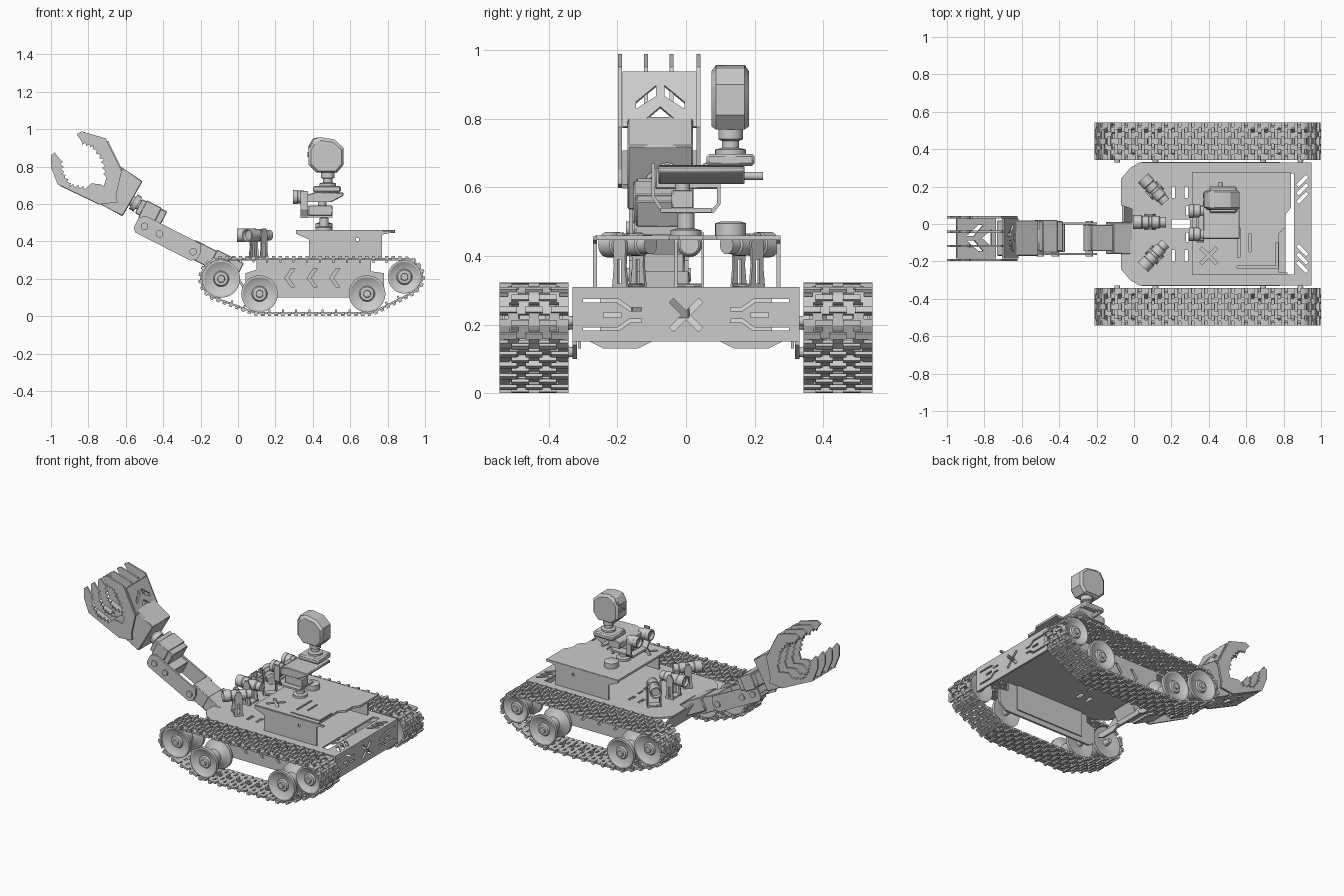
import bpy, bmesh
from math import pi, cos, sin, radians
from mathutils import Matrix, Vector, geometry

if "Cube" in bpy.data.objects:
    bpy.data.objects.remove(bpy.data.objects["Cube"])

XY = Matrix.Identity(4)
XZ = Matrix.Rotation(pi / 2, 4, 'X')                                   # profile seen from the front
YZ = Matrix(((0, 0, 1, 0), (1, 0, 0, 0), (0, 1, 0, 0), (0, 0, 0, 1)))  # profile seen from the right
T = lambda x, y, z: Matrix.Translation((x, y, z))


def finish(name, bm, mirror=False, bevel=0):
    bmesh.ops.remove_doubles(bm, verts=bm.verts, dist=1e-5)
    bmesh.ops.recalc_face_normals(bm, faces=bm.faces)
    me = bpy.data.meshes.new(name)
    bm.to_mesh(me)
    bm.free()
    me.shade_smooth()
    me.set_sharp_from_angle(angle=radians(30))
    ob = bpy.data.objects.new(name, me)
    bpy.context.collection.objects.link(ob)
    if bevel:
        b = ob.modifiers.new("bevel", 'BEVEL')
        b.width, b.segments = bevel, 1
    if mirror:
        ob.modifiers.new("mirror", 'MIRROR').use_axis = (False, True, False)


def add_box(bm, c, s, M=XY):
    bmesh.ops.create_cube(bm, size=1, matrix=M @ T(*c) @ Matrix.Diagonal((*s, 1)))


def box(name, c, s, R=XY, mirror=False, bevel=0.004):
    bm = bmesh.new()
    add_box(bm, (0, 0, 0), s, T(*c) @ R)
    finish(name, bm, mirror, bevel)


def plate(name, loops, t, M, mirror=False, bevel=0):
    """Flat sheet of thickness t; first loop is the outline, the others are holes."""
    cu = bpy.data.curves.new(name, 'CURVE')
    cu.dimensions, cu.fill_mode, cu.extrude = '2D', 'BOTH', t / 2
    for lp in loops:
        sp = cu.splines.new('POLY')
        sp.points.add(len(lp) - 1)
        for p, q in zip(sp.points, lp):
            p.co = (q[0], q[1], 0, 1)
        sp.use_cyclic_u = True
    ob = bpy.data.objects.new(name, cu)
    bpy.context.collection.objects.link(ob)
    me = bpy.data.meshes.new_from_object(ob.evaluated_get(bpy.context.evaluated_depsgraph_get()))
    bm = bmesh.new()
    bm.from_mesh(me)
    bmesh.ops.transform(bm, matrix=M, verts=bm.verts)
    bpy.data.objects.remove(ob)
    bpy.data.curves.remove(cu)
    bpy.data.meshes.remove(me)
    finish(name, bm, mirror, bevel)


def lathe(name, prof, origin, axis, seg=28, mirror=False):
    """Revolve (radius, distance) points about an axis."""
    M = T(*origin) @ Vector(axis).to_track_quat('Z', 'Y').to_matrix().to_4x4()
    bm = bmesh.new()
    rings = [[bm.verts.new(M @ Vector((r * cos(2 * pi * i / seg), r * sin(2 * pi * i / seg), h)))
              for i in range(seg)] for r, h in prof]
    for a, b in zip(rings, rings[1:]):
        for i in range(seg):
            j = (i + 1) % seg
            bm.faces.new((a[i], a[j], b[j], b[i]))
    finish(name, bm, mirror)


def rod(name, a, b, r, seg=20):
    d = Vector(b) - Vector(a)
    lathe(name, [(0, 0), (r, 0), (r, d.length), (0, d.length)], a, d, seg)


def rect(x0, y0, x1, y1):
    return [(x0, y0), (x1, y0), (x1, y1), (x0, y1)]


def slot(x, y, l, w, deg=0):
    c, s = cos(radians(deg)), sin(radians(deg))
    return [(x + u * c - v * s, y + u * s + v * c) for u, v in rect(-l / 2, -w / 2, l / 2, w / 2)]


def cross(x, y, l, w):
    """Outline of an X-shaped cut-out."""
    h, pts = w / 2, []
    for k in range(4):
        for u, v in ((l / 2, -h), (l / 2, h), (h, h)):
            a = radians(45 + 90 * k)
            pts.append((x + u * cos(a) - v * sin(a), y + u * sin(a) + v * cos(a)))
    return pts


# crawler tracks: hull around the wheels, evenly divided into links
WHEELS = [(-.09, .2, .107), (.115, .12, .104), (.69, .12, .104), (.89, .21, .095)]
cloud = [Vector((x + r * cos(a * pi / 32), z + r * sin(a * pi / 32))) for x, z, r in WHEELS for a in range(64)]
loop = [cloud[i] for i in geometry.convex_hull_2d(cloud)]
if sum(a.cross(b) for a, b in zip(loop, loop[1:] + loop[:1])) < 0:
    loop.reverse()
edges = list(zip(loop, loop[1:] + loop[:1]))
total = sum((b - a).length for a, b in edges)
N = 74
pitch = total / N


def along(s):
    s %= total
    for a, b in edges:
        l = (b - a).length
        if s <= l:
            return a + (b - a) * (s / l)
        s -= l
    return loop[0]


bm = bmesh.new()
for k in range(N):
    p, q = along(k * pitch), along((k + 1) * pitch)
    t = (q - p).normalized()
    c = (p + q) / 2
    M = Matrix(((t.x, 0, t.y, c.x), (0, 1, 0, .443), (t.y, 0, -t.x, c.y), (0, 0, 0, 1)))
    add_box(bm, (0, 0, 0), (pitch * .64, .2, .012), M)
    for y in ((-.086, -.03, .03, .086) if k % 2 else (-.06, 0, .06)):
        add_box(bm, (pitch / 2, y, 0), (pitch * .6, .03, .01), M)
    for y in ((-.075, 0, .075) if k % 2 else (-.04, .04)):
        add_box(bm, (0, y, .01), (pitch * .5, .05, .012), M)
    if k % 2:
        add_box(bm, (0, 0, -.012), (pitch * .3, .03, .016), M)
finish("crawler_track", bm, mirror=True)

# double road wheels: two dished discs on a hub
for x, z, r in WHEELS:
    R = r - .006
    prof = [(0, .535), (.018, .535), (.02, .525), (.036, .523), (.042, .512), (.7 * R, .518), (.9 * R, .53), (R, .53),
            (R, .508), (.8 * R, .5), (.045, .485), (.045, .41), (.8 * R, .385), (R, .378), (R, .358), (.9 * R, .358),
            (.04, .37), (.02, .372), (.014, .33), (0, .33)]
    lathe("road_wheel", prof, (x, 0, z), (0, 1, 0), 36, mirror=True)

# hull, open underneath: deck, side walls, front and rear panels
half = [(.95, .33), (.03, .33), (-.02, .3), (-.07, .24), (-.07, .1), (-.01, .08)]
deck = half + [(x, -y) for x, y in reversed(half)]
cuts = [rect(.81, -.27, .855, .27), slot(.25, 0, .1, .05)]
for s in (1, -1):
    cuts += [slot(.9, s * (.14 + .045 * i), .075, .018, s * 45) for i in range(3)]
    cuts += [slot(.21, s * .17, .02, .06), slot(.28, s * .17, .02, .06), slot(.285, s * .07, .012, .05)]
plate("deck", [deck] + cuts, .012, T(0, 0, .303))
side = [(.04, .13), (.08, .1), (.73, .1), (.78, .14), (.78, .23), (.71, .24), (.71, .3), (.1, .3), (.1, .25), (.04, .23)]
chev = [[(x, .205), (x + .035, .255), (x + .055, .255), (x + .02, .205), (x + .055, .155), (x + .035, .155)]
        for x in (.25, .37, .49)]
plate("side_wall", [side] + chev, .014, T(0, .324, 0) @ XZ, mirror=True)
plate("side_wall_liner", [rect(.15, .13, .65, .3)], .008, T(0, .31, 0) @ XZ, mirror=True)
rear = [cross(0, .228, .12, .018)]
for s in (1, -1):
    rear.append(slot(s * .215, .228, .05, .014))
    for v in (1, -1):
        rear.append([(s * y, .228 + v * z) for y, z in
                     ((.13, .012), (.165, .012), (.2, .036), (.3, .036), (.3, .046), (.196, .046), (.162, .022), (.13, .022))])
plate("rear_panel", [rect(-.33, .15, .33, .305)] + rear, .014, T(.943, 0, 0) @ YZ)
plate("front_panel", [[(-.065, .3), (-.05, .3), (.04, .15), (.025, .15)]], .5, XZ)
plate("front_skid", [[(.1, .17), (.1, .15), (.14, .13), (.24, .13), (.28, .15), (.28, .17)]], .014, T(.04, 0, 0) @ YZ, mirror=True)

# raised rear deck on two bent side walls
top = [(.31, .275), (.84, .275), (.84, .09), (.81, .05), (.81, -.02), (.775, -.05), (.775, -.265), (.31, -.265)]
groove = [(.55, -.235), (.77, -.235), (.77, -.1), (.76, -.1), (.76, -.225), (.55, -.225)]
plate("raised_deck", [top, groove, cross(.4, -.17, .12, .018), slot(.56, -.1, .012, .16), slot(.62, -.1, .012, .1)],
      .014, T(0, 0, .453))
wall = [(.31, .456), (.31, .44), (.38, .41), (.38, .305), (.77, .305), (.77, .436), (.82, .446), (.82, .456)]
for y in (.27, -.265):
    plate("raised_deck_wall", [wall, slot(.64, .41, .016, .016)], .012, T(0, y, 0) @ XZ)
lathe("deck_cap", [(0, .455), (.045, .455), (.045, .495), (.03, .5), (0, .5)], (.46, .13, 0), (0, 0, 1))

# three lamps on forked stands
for x, y, deg in ((.085, .01, 180), (.11, .18, 133), (.11, -.165, 227)):
    d = Vector((cos(radians(deg)), sin(radians(deg)), 0))
    lathe("lamp", [(0, -.085), (.028, -.085), (.028, -.055), (.033, -.05), (.033, -.01), (.029, -.008), (.029, .005),
                   (.033, .007), (.033, .04), (.037, .045), (.037, .09), (.03, .09), (.025, .075), (0, .075)],
          (x, y, .433), d, 24)
    Rz = Matrix.Rotation(radians(deg), 4, 'Z')
    fork = [(-.03, .3), (.03, .3), (.022, .37), (.025, .44), (.01, .468), (-.01, .468), (-.025, .44), (-.022, .37)]
    for s in (.039, -.039):
        plate("lamp_fork", [fork, slot(0, .355, .014, .07)], .008, T(x, y, 0) @ Rz @ T(0, s, 0) @ XZ)
    box("lamp_foot", (x, y, .314), (.05, .084, .012), Rz)

# sensor mast: post, pan motor, cradle, shelf, twin cameras
lathe("mast_post", [(0, .45), (.045, .46), (.045, .475), (.025, .48), (.025, .525), (0, .53)], (.46, 0, 0), (0, 0, 1))
plate("cradle", [[(-.1, .67), (-.1, .57), (-.07, .525), (.08, .525), (.1, .55), (.1, .62), (.09, .62), (.09, .553),
                  (.075, .535), (-.065, .535), (-.09, .573), (-.09, .67)]], .04, T(.355, 0, 0) @ YZ)
box("cradle_base", (.42, 0, .533), (.17, .15, .012), bevel=0)
box("pan_motor", (.44, -.01, .565), (.13, .065, .055))
rod("pan_shaft", (.45, -.01, .59), (.45, -.01, .625), .022)
plate("sensor_shelf", [[(.37, .61), (.5, .61), (.565, .645), (.565, .66), (.42, .665), (.37, .65)]],
      .25, T(0, .045, 0) @ XZ, bevel=.004)
box("camera_bracket", (.36, .005, .625), (.03, .19, .06))
for y in (.07, -.055):
    lathe("camera", [(0, 0), (.03, 0), (.03, .02), (.035, .022), (.035, .055), (.037, .057), (.037, .08), (.028, .08),
                     (.022, .065), (0, .065)], (.375, y, .637), (-1, 0, 0), 24)
rod("tilt_knob", (.46, .16, .633), (.46, .225, .633), .012)

# faceted head on a short neck
box("neck_tray", (.475, .13, .68), (.15, .14, .035), bevel=.008)
lathe("neck", [(0, .69), (.045, .69), (.045, .71), (.025, .715), (.025, .735), (.036, .74), (.036, .77), (0, .77)],
      (.48, .13, 0), (0, 0, 1))
skull = [(.378, .81), (.378, .9), (.41, .95), (.44, .957), (.515, .945), (.565, .9), (.565, .81), (.53, .768), (.42, .768)]
bm = bmesh.new()
rows = []
for y, k in ((.075, .86), (.088, 1), (.17, 1), (.183, .86)):
    rows.append([bm.verts.new((.475 + (x - .475) * k, y, .83 + (z - .83) * k)) for x, z in skull])
for a, b in zip(rows, rows[1:]):
    for i in range(len(a)):
        bm.faces.new((a[i - 1], a[i], b[i], b[i - 1]))
bm.faces.new(rows[0])
bm.faces.new(rows[-1])
finish("head", bm)
plate("brow", [[(.372, .9), (.4, .95), (.435, .957), (.45, .93), (.4, .89)]], .09, T(0, .13, 0) @ XZ, bevel=.005)
for y in (.108, .152):
    rod("eye", (.372, y, .865), (.385, y, .865), .014, 16)

# arm: shoulder, forearm, wrist, all tilted along the same line
R = Matrix.Rotation(radians(27), 4, 'Y')
AY = -.075
box("shoulder_base", (-.06, AY, .28), (.16, .17, .09), R)
box("shoulder_motor", (-.17, AY, .322), (.18, .14, .1), R)
arm = [(-.19, .03), (-.16, .055), (.17, .055), (.19, .02), (.19, -.03), (.16, -.05), (-.17, -.05), (-.19, -.03)]
for y in (AY + .077, AY - .085):
    plate("forearm_plate", [arm], .012, T(-.375, y, .415) @ R @ XZ)
box("forearm_motor", (-.44, AY, .45), (.12, .15, .085), R)
for x, z in ((-.24, .345), (-.42, .44), (-.5, .48)):
    rod("arm_pivot", (x, AY - .1, z), (x, AY + .09, z), .02)
box("elbow_link", (-.475, AY, .505), (.07, .1, .1), R)
box("wrist_motor", (-.465, -.065, .555), (.15, .16, .085), R)
box("wrist_bracket", (-.47, -.065, .555), (.09, .175, .1), R)
rod("wrist_shaft", (-.51, AY, .585), (-.6, AY, .635), .028)
rod("wrist_flange", (-.535, AY, .598), (-.56, AY, .613), .045)

# gripper: palm and two jaws of four toothed fingers with pierced cover plates
palm = [(-.638, .807), (-.51, .721), (-.617, .534), (-.735, .598), (-.67, .65), (-.65, .7), (-.665, .74)]
plate("palm", [palm], .19, T(0, AY, 0) @ XZ, bevel=.004)


def toothed(pts, n=3, depth=.016):
    out = []
    for a, b in zip(map(Vector, pts), map(Vector, pts[1:])):
        d = b - a
        nrm = Vector((-d.y, d.x)).normalized() * depth
        for i in range(n):
            out += [a + d * (i / n), a + d * ((i + .6) / n) + nrm]
    return out + [Vector(pts[-1])]


upper = [(-.863, .972), (-.836, .988), (-.708, .951), (-.622, .775), (-.65, .652), (-.724, .678)] + \
    toothed([(-.702, .743), (-.718, .839), (-.772, .913), (-.836, .935)])
lower = [(-.654, .668), (-.644, .609), (-.74, .598), (-.964, .705), (-1, .796), (-1, .86), (-.98, .876)] + \
    toothed([(-.953, .839), (-.943, .759), (-.9, .694), (-.82, .678)]) + [(-.783, .71), (-.735, .705)]
for name, prof in (("upper_finger", upper), ("lower_finger", lower)):
    for y in (-.192, -.117, -.042, .036):
        plate(name, [prof], .012, T(0, y, 0) @ XZ)
for name, a, b in (("upper_jaw_cover", (-.622, .775), (-.7, .935)), ("lower_jaw_cover", (-.74, .602), (-.95, .702))):
    d = Vector((b[0] - a[0], 0, b[1] - a[1]))
    L, u = d.length, d.normalized()
    n = Vector((0, 1, 0)).cross(u)
    M = Matrix(((0, u.x, n.x, a[0]), (1, 0, 0, AY), (0, u.z, n.z, a[1]), (0, 0, 0, 1)))
    holes = [[(-.045, .12 * L), (.045, .12 * L), (0, .36 * L)]]
    for s in (1, -1):
        holes.append([(s * .07, .32 * L), (s * .07, .45 * L), (s * .012, .75 * L), (s * .012, .55 * L)])
    plate(name, [rect(-.11, 0, .105, L)] + holes, .012, M)
